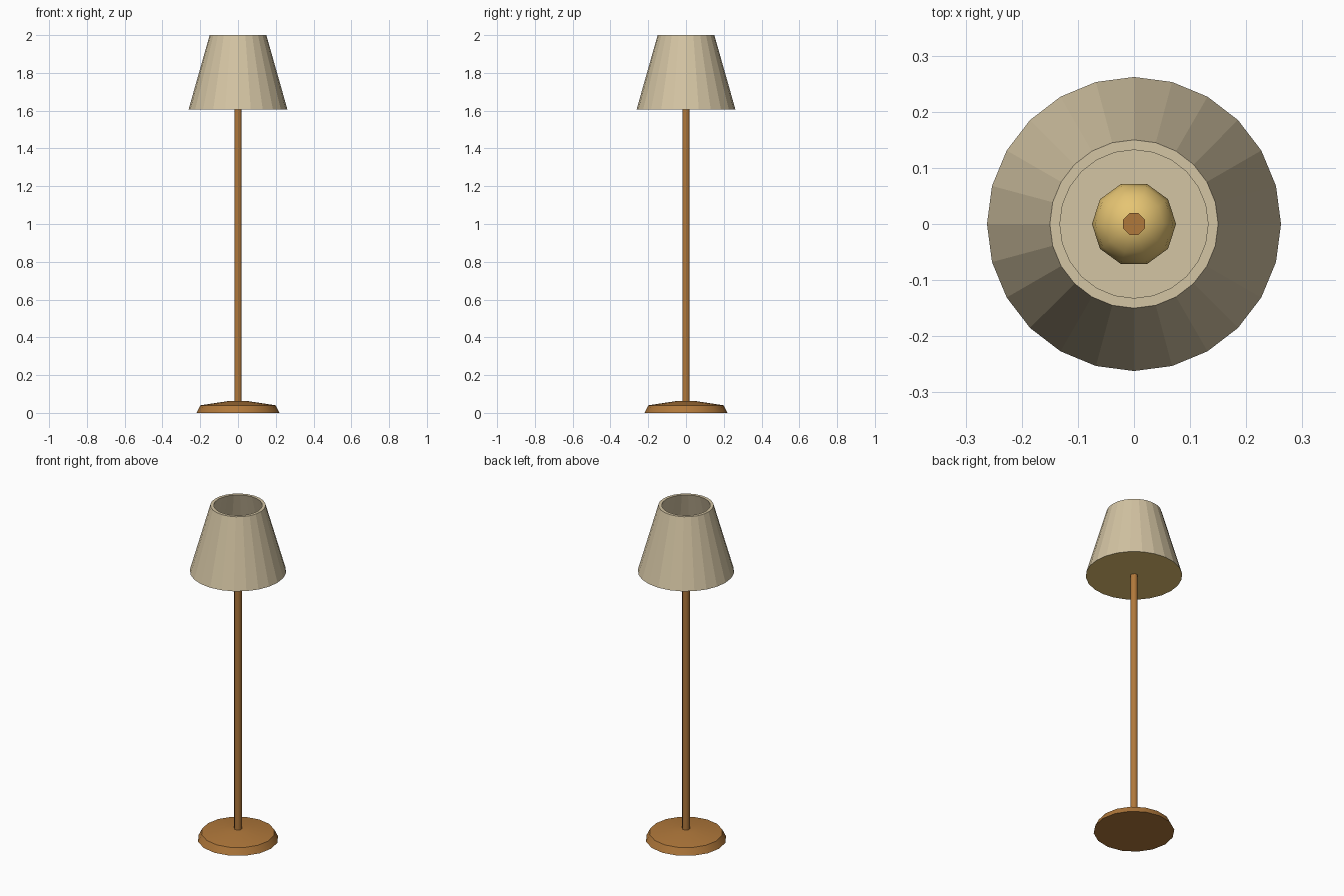
import bpy
import bmesh
import math

if "Cube" in bpy.data.objects:
    bpy.data.objects.remove(bpy.data.objects["Cube"])


def srgb(*rgb):
    lin = [c / 12.92 if c <= 0.04045 else ((c + 0.055) / 1.055) ** 2.4 for c in rgb]
    return (*lin, 1.0)


def material(name, colour):
    m = bpy.data.materials.new(name)
    m.diffuse_color = colour
    m.use_nodes = True
    m.node_tree.nodes["Principled BSDF"].inputs["Base Color"].default_value = m.diffuse_color
    return m


wood = material("warm brown wood", srgb(0.69, 0.47, 0.23))
linen = material("beige linen", srgb(0.83, 0.77, 0.64))
glow = material("warm yellow", srgb(0.90, 0.77, 0.45))


def lathe(name, profile, sides, mats, turn=0.0, smooth=None):
    """Spin (radius, z) points round z; a zero radius closes an end."""
    bm = bmesh.new()
    rings = []
    for r, z in profile:
        n = sides if r > 0 else 1
        rings.append([bm.verts.new((r * math.cos(turn + math.tau * i / sides),
                                    r * math.sin(turn + math.tau * i / sides), z))
                      for i in range(n)])
    for a, b in zip(rings, rings[1:]):
        for i in range(sides):
            j = (i + 1) % sides
            quad = [a[i % len(a)], a[j % len(a)], b[j % len(b)], b[i % len(b)]]
            bm.faces.new(list(dict.fromkeys(quad)))
    bmesh.ops.recalc_face_normals(bm, faces=bm.faces)
    mesh = bpy.data.meshes.new(name)
    bm.to_mesh(mesh)
    bm.free()
    for m in mats:
        mesh.materials.append(m)
    obj = bpy.data.objects.new(name, mesh)
    bpy.context.collection.objects.link(obj)
    if smooth:
        bpy.ops.object.select_all(action='DESELECT')
        obj.select_set(True)
        bpy.context.view_layer.objects.active = obj
        bpy.ops.object.shade_smooth_by_angle(angle=math.radians(smooth))
    return obj


# Foot: low chamfered disc
lathe("base", [(0, 0), (0.22, 0), (0.20, 0.04), (0.055, 0.062), (0, 0.062)],
      16, [wood], smooth=30)

# Octagonal pole, running up through the bulb
lathe("pole", [(0, 0.05), (0.021, 0.05), (0.021, 1.86), (0, 1.86)],
      8, [wood], turn=math.pi / 8, smooth=50)

# Bulb: ten-sided smooth ball
R, ZC = 0.075, 1.77
ball = [(R * math.sin(math.pi * k / 8) if 0 < k < 8 else 0,
         ZC - R * math.cos(math.pi * k / 8)) for k in range(9)]
lathe("bulb", ball, 10, [glow], smooth=60)

# Shade: thick hollow cone with a closed floor
shade = lathe("shade", [(0, 1.605), (0.262, 1.605), (0.15, 2.0), (0.132, 2.0),
                        (0.24, 1.62), (0, 1.62)], 24, [linen, glow])
# Underside of the shade is yellow
for f in shade.data.polygons:
    if f.normal.z < -0.9:
        f.material_index = 1
